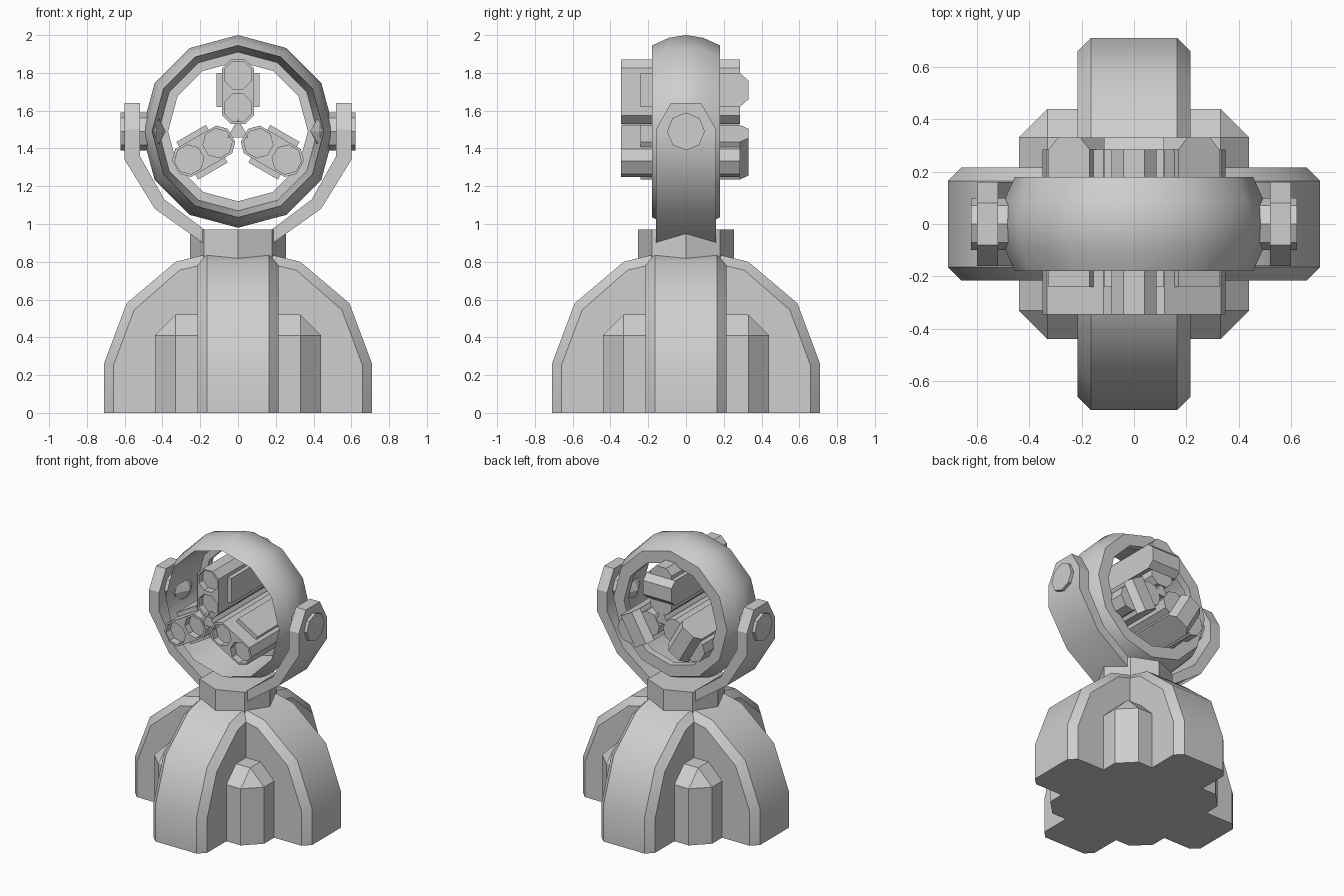
import bpy, bmesh, math
from mathutils import Matrix, Vector

if "Cube" in bpy.data.objects:
    bpy.data.objects.remove(bpy.data.objects["Cube"])

grey = bpy.data.materials.new("light_grey")
grey.diffuse_color = (0.62, 0.62, 0.62, 1)
grey.use_nodes = True
grey.node_tree.nodes["Principled BSDF"].inputs["Base Color"].default_value = grey.diffuse_color
C = 1.49  # height of the ring centre


def finish(name, bm, matrix=None):
    if matrix is not None:
        bmesh.ops.transform(bm, matrix=matrix, verts=bm.verts)
    bmesh.ops.recalc_face_normals(bm, faces=bm.faces)
    mesh = bpy.data.meshes.new(name)
    bm.to_mesh(mesh)
    bm.free()
    ob = bpy.data.objects.new(name, mesh)
    bpy.context.collection.objects.link(ob)
    mesh.materials.append(grey)
    return ob


def smooth(ob):
    bpy.ops.object.select_all(action='DESELECT')
    ob.select_set(True)
    bpy.context.view_layer.objects.active = ob
    bpy.ops.object.shade_smooth_by_angle(angle=math.radians(35))


def loft(name, loops, matrix=None, capped=True, closed=False):
    """Bridge equal-length loops of 3D points."""
    bm = bmesh.new()
    rows = [[bm.verts.new(p) for p in loop] for loop in loops]
    n = len(rows[0])
    pairs = list(zip(rows, rows[1:])) + ([(rows[-1], rows[0])] if closed else [])
    for a, b in pairs:
        for i in range(n):
            j = (i + 1) % n
            bm.faces.new((a[i], a[j], b[j], b[i]))
    if capped:
        bm.faces.new(rows[0])
        bm.faces.new(rows[-1])
    return finish(name, bm, matrix)


def at_y(pts, y):
    return [(x, y, z) for x, z in pts]


def at_x(pts, x):
    return [(x, y, z) for y, z in pts]


def at_z(pts, z):
    return [(x, y, z) for x, y in pts]


def ngon(r, n, cx=0, cy=0, turn=0.0):
    return [(cx + r * math.cos(2 * math.pi * (i + turn) / n),
             cy + r * math.sin(2 * math.pi * (i + turn) / n)) for i in range(n)]


def chamfered(w, h, c, cy=0):
    """Rectangle of half sizes w, h with cut corners."""
    return [(w, cy - h + c), (w, cy + h - c), (w - c, cy + h), (-w + c, cy + h),
            (-w, cy + h - c), (-w, cy - h + c), (-w + c, cy - h), (w - c, cy - h)]


# Base: two crossing arches with bevelled sides
def arch(half):
    return half + [(-x, z) for x, z in reversed(half) if x > 0]


outer = arch([(0.71, 0), (0.71, 0.26), (0.59, 0.58), (0.33, 0.80), (0, 0.88)])
inner = arch([(0.66, 0), (0.66, 0.25), (0.55, 0.545), (0.31, 0.755), (0, 0.83)])
for name, turn in (("base_arch_side", 0), ("base_arch_front", math.pi / 2)):
    smooth(loft(name, [at_y(inner, -0.215), at_y(outer, -0.165),
                       at_y(outer, 0.165), at_y(inner, 0.215)],
                Matrix.Rotation(turn, 4, 'Z')))

# Core block showing between the arches
foot = chamfered(0.44, 0.44, 0.11)
top = [(math.copysign(0.33, x), math.copysign(0.33, y)) for x, y in foot]
core = loft("base_core", [at_z(foot, 0), at_z(foot, 0.41), at_z(top, 0.52)])
bm = bmesh.new()
bm.from_mesh(core.data)
bmesh.ops.remove_doubles(bm, verts=bm.verts, dist=0.001)
bm.to_mesh(core.data)
bm.free()

# Neck
loft("neck", [at_z(ngon(0.255, 8), 0.70), at_z(ngon(0.255, 8), 0.97)])

# Yoke arms and pivots, mirrored
for side, s in (("right", 1), ("left", -1)):
    # lower bent strip
    strip = [(0.60, 1.48), (0.60, 1.34), (0.44, 1.08), (0.20, 0.91), (0.12, 0.85),
             (0.12, 0.92), (0.19, 0.98), (0.39, 1.13), (0.52, 1.36), (0.52, 1.48)]
    strip = [(s * x, z) for x, z in strip]
    smooth(loft("yoke_arm_" + side, [at_y(strip, -0.16), at_y(strip, 0.16)]))
    # cut-corner head
    head = [(-0.16, 1.48), (-0.16, 1.50), (-0.08, 1.64),
            (0.08, 1.64), (0.16, 1.50), (0.16, 1.48)]
    loft("yoke_head_" + side, [at_x(head, s * 0.52), at_x(head, s * 0.60)])
    # pivot pin with a pointed inner end
    pin = ngon(0.1, 8, 0, C)
    loft("pivot_pin_" + side, [at_x(ngon(0.004, 8, 0, C), s * 0.385),
                               at_x(pin, s * 0.435), at_x(pin, s * 0.622)])

# Ring: barrel-shaped outside, hollow inside with a rear lip
section = [(0.455, -0.18), (0.496, -0.09), (0.51, 0), (0.496, 0.09), (0.455, 0.18),
           (0.37, 0.18), (0.37, 0.13), (0.42, 0.13)]
loops = []
for i in range(12):
    a = math.pi * i / 6
    loops.append([(r * math.sin(a), y, C + r * math.cos(a)) for r, y in section])
smooth(loft("ring", loops, capped=False, closed=True))

# Three twin-barrel pods around the ring axis
to_centre = Matrix.Translation(Vector((0, 0, C)))
for k in range(3):
    m = to_centre @ Matrix.Rotation(k * 2 * math.pi / 3, 4, 'Y')
    body = chamfered(0.085, 0.17, 0.045, 0.21)
    pod = loft("pod_%d" % (k + 1), [at_y(body, -0.345), at_y(body, 0.285)], m)
    # recessed muzzles
    for r in (0.125, 0.298):
        hole = ngon(0.078, 8, 0, r, 0.5)
        cutter = loft("muzzle_cutter", [at_y(hole, -0.40), at_y(hole, -0.295)], m)
        cutter.hide_render = True
        cutter.hide_viewport = True
        mod = pod.modifiers.new("muzzle", 'BOOLEAN')
        mod.object = cutter
        mod.solver = 'EXACT'
    # side panels
    panel = [(0.115, 0.13), (0.115, 0.31), (-0.115, 0.31), (-0.115, 0.13)]
    small = [(0.07, 0.17), (0.07, 0.27), (-0.07, 0.27), (-0.07, 0.17)]
    small = [(math.copysign(0.115, x), z) for x, z in small]
    loft("pod_housing_%d" % (k + 1),
         [at_y(panel, -0.24), at_y(panel, 0.285), at_y(small, 0.33)], m)

# Central spine joining the pods
spine = ngon(0.065, 3, 0, C, -0.25)
loft("pod_spine", [at_y(spine, -0.335), at_y(spine, 0.28)])
